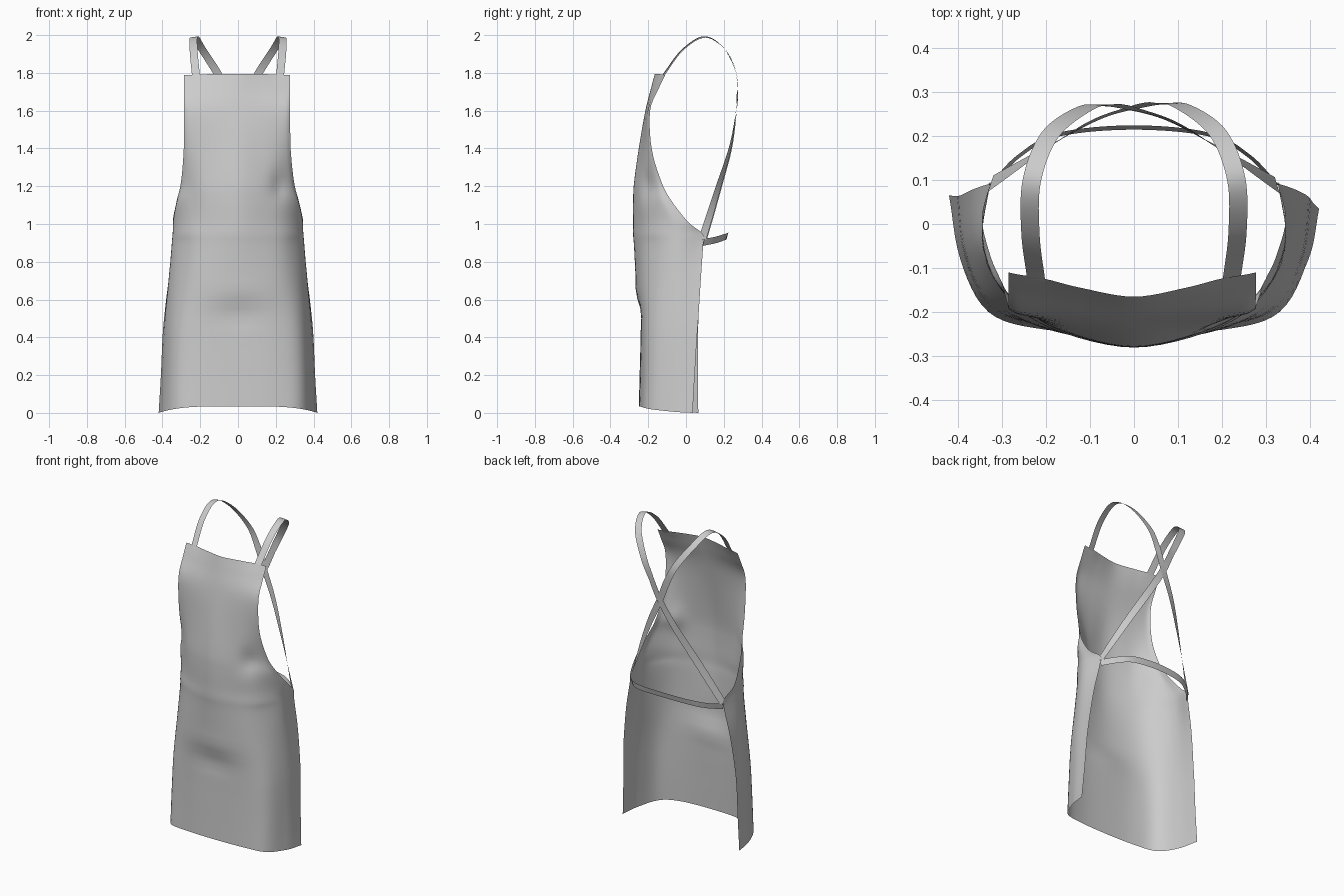
import bpy, math
from mathutils import Vector

if "Cube" in bpy.data.objects:
    bpy.data.objects.remove(bpy.data.objects["Cube"])


def spline(pts, n):
    """Catmull-Rom resampling: n steps per span."""
    pts = [Vector(p) for p in pts]
    ext = [2 * pts[0] - pts[1]] + pts + [2 * pts[-1] - pts[-2]]
    out = []
    for i in range(1, len(ext) - 2):
        a, b, c, d = ext[i - 1:i + 3]
        for k in range(n):
            t = k / n
            out.append(0.5 * (2 * b + (c - a) * t + (2 * a - 5 * b + 4 * c - d) * t * t
                              + (3 * b - a - 3 * c + d) * t ** 3))
    return out + [pts[-1]]


def sheet(name, rows):
    """Skin a grid of points into one smooth cloth surface."""
    w = len(rows[0])
    faces = [(r * w + c, r * w + c + 1, (r + 1) * w + c + 1, (r + 1) * w + c)
             for r in range(len(rows) - 1) for c in range(w - 1)]
    me = bpy.data.meshes.new(name)
    me.from_pydata([tuple(p) for row in rows for p in row], [], faces)
    me.polygons.foreach_set("use_smooth", [True] * len(faces))
    ob = bpy.data.objects.new(name, me)
    bpy.context.collection.objects.link(ob)
    return ob


# Half cross-sections: z, centre y, then (x, y) out to the free edge
SECTIONS = [
    (0.00, -.250, .20, -.240, .33, -.200, .395, -.08, .420, .050),
    (0.20, -.245, .20, -.235, .33, -.190, .390, -.07, .408, .055),
    (0.45, -.242, .20, -.232, .32, -.185, .380, -.07, .396, .063),
    (0.70, -.265, .19, -.240, .30, -.175, .362, -.06, .367, .078),
    (0.88, -.275, .18, -.240, .285, -.170, .350, -.05, .332, .090),
    (0.945, -.280, .18, -.240, .285, -.170, .345, -.05, .327, .090),
    (1.01, -.280, .17, -.240, .27, -.180, .335, -.08, .345, .012),
    (1.12, -.280, .16, -.245, .25, -.200, .315, -.13, .325, -.075),
    (1.22, -.275, .15, -.245, .22, -.215, .280, -.165, .302, -.130),
    (1.40, -.250, .12, -.235, .20, -.220, .260, -.200, .287, -.182),
    (1.60, -.215, .12, -.210, .20, -.205, .260, -.200, .285, -.190),
    (1.72, -.185, .12, -.172, .20, -.160, .260, -.150, .285, -.145),
    (1.795, -.165, .12, -.145, .20, -.125, .260, -.115, .285, -.110),
]
# Soft folds: x, z, radius x, radius z, depth (+ pushes inward)
FOLDS = [(.22, 1.20, .05, .07, .020), (.0, .52, .14, .06, .012),
         (-.24, 1.10, .05, .10, .008), (.0, .64, .18, .06, -.006)]


def cloth_point(p):
    x, y, z = p
    hem = max(0, 1 - z / .5)
    top = min(max((z - 1.0) / .4, 0), 1)
    s = min(abs(x) / .42, 1)
    for fx, fz, rx, rz, d in FOLDS:
        if y < -.1:
            y += d * math.exp(-((x - fx) / rx) ** 2 - ((z - fz) / rz) ** 2)
    if y > -.1:
        y -= .015 * (x / .42) * hem * min((y + .1) / .1, 1)
    z += .035 * hem * (1 - s ** 4) - .015 * top * max(0, z - 1.6) / .2 * s * s
    return Vector((x * (1 - .03 * top) if x > 0 else x, y, z))


# Apron body: bib and wraparound skirt in one sheet
rows = []
for z, yc, *xy in SECTIONS:
    half = [(xy[i], xy[i + 1], z) for i in range(0, 8, 2)]
    full = [(-x, y, z) for x, y, z in reversed(half)] + [(0, yc, z)] + half
    rows.append(spline(full, 6))
cols = [spline(col, 5) for col in zip(*rows)]
sheet("apron_body", [[cloth_point(p) for p in row] for row in zip(*cols)])


def ribbon(name, path, width, normal):
    """Flat strap along a path, facing along normal(point)."""
    pts = spline(path, 8)
    rows = []
    for i, p in enumerate(pts):
        t = pts[min(i + 1, len(pts) - 1)] - pts[max(i - 1, 0)]
        side = t.cross(normal(p)).normalized() * width / 2
        rows.append((p - side, p, p + side))
    return sheet(name, rows)


# Shoulder straps crossing at the back
STRAP = [(.222, -.125, 1.78), (.235, -.02, 1.92), (.232, .10, 1.99), (.19, .205, 1.925),
         (.11, .265, 1.80), (.055, .272, 1.69), (0, .262, 1.56), (-.085, .235, 1.40),
         (-.19, .175, 1.20), (-.325, .09, .925)]


def strap_normal(p):
    return Vector((p.x * .6 if p.z < 1.7 else p.x * .15, p.y - .03, max(p.z - 1.7, 0)))


for side, name in ((1, "right_shoulder_strap"), (-1, "left_shoulder_strap")):
    path = [(x * side, y + .002 * side, z) for x, y, z in STRAP]
    ribbon(name, path, .042, strap_normal)

# Waist tie joining the two back corners
TIE = [(.325, .088, .902), (.26, .155, .915), (.17, .203, .93), (0, .219, .936)]
ribbon("waist_tie", TIE + [(-x, y, z) for x, y, z in reversed(TIE[:-1])], .037,
       lambda p: Vector((p.x * .7, p.y, -.06)))
